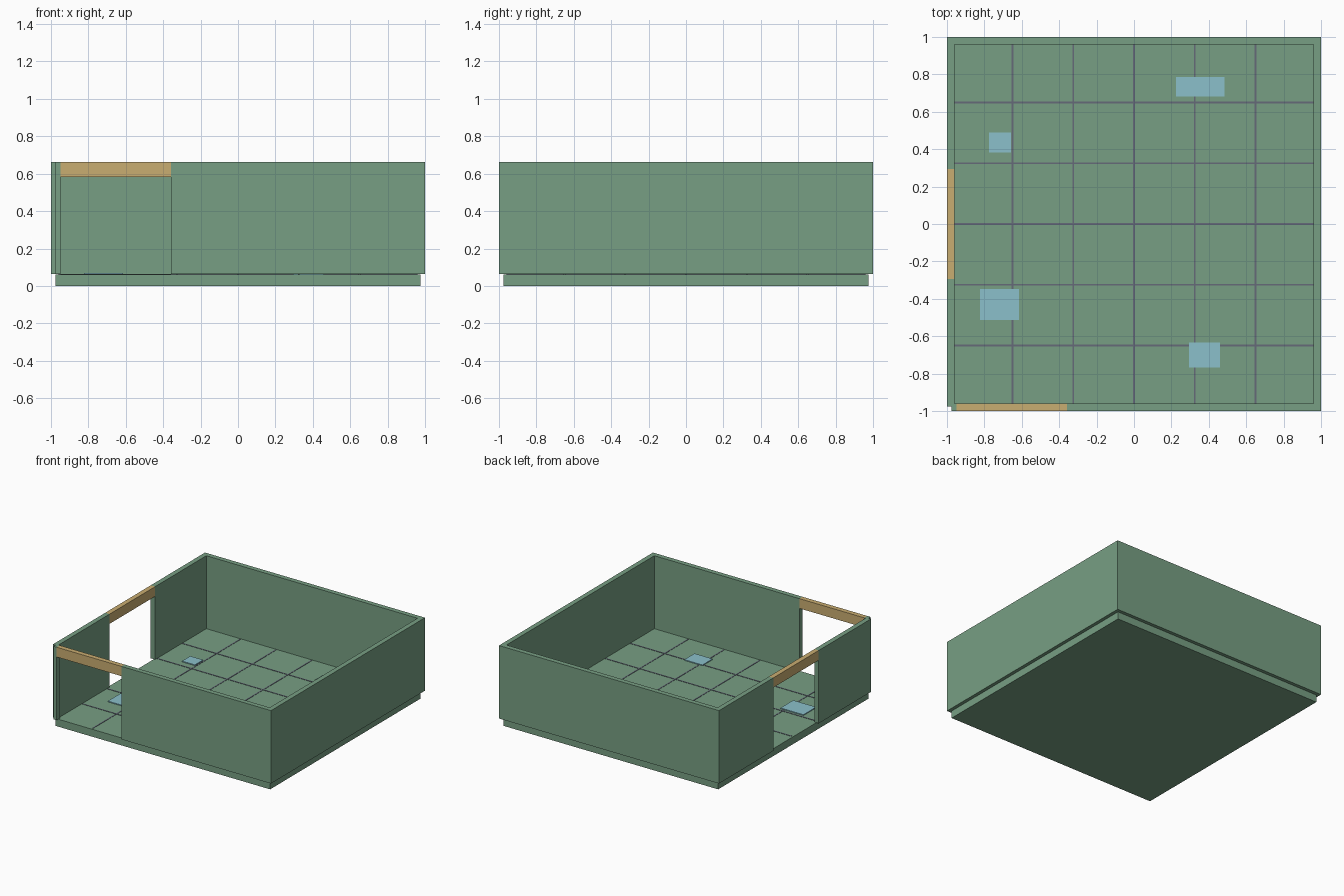
import bpy
import bmesh

if "Cube" in bpy.data.objects:
    bpy.data.objects.remove(bpy.data.objects["Cube"], do_unlink=True)


def material(name, rgb):
    """Flat material from an sRGB colour in 0-255."""
    linear = [((c / 255 + 0.055) / 1.055) ** 2.4 for c in rgb] + [1.0]
    mat = bpy.data.materials.new(name)
    mat.use_nodes = True
    mat.diffuse_color = linear
    mat.node_tree.nodes["Principled BSDF"].inputs["Base Color"].default_value = linear
    return mat


GREEN = material("sage_green", (119, 159, 131))
TAN = material("tan_wood", (201, 173, 113))
BLUE = material("pale_blue", (139, 192, 203))
GREY = material("joint_grey", (101, 106, 120))


def prism(name, outline, z0, z1, mat):
    """Extrude a flat outline from z0 up to z1."""
    bm = bmesh.new()
    face = bm.faces.new([bm.verts.new((x, y, z0)) for x, y in outline])
    top = bmesh.ops.extrude_face_region(bm, geom=[face])["geom"]
    verts = [v for v in top if isinstance(v, bmesh.types.BMVert)]
    bmesh.ops.translate(bm, verts=verts, vec=(0, 0, z1 - z0))
    bmesh.ops.recalc_face_normals(bm, faces=bm.faces)
    mesh = bpy.data.meshes.new(name)
    bm.to_mesh(mesh)
    bm.free()
    mesh.materials.append(mat)
    obj = bpy.data.objects.new(name, mesh)
    bpy.context.collection.objects.link(obj)
    return obj


def box(name, x0, x1, y0, y1, z0, z1, mat):
    return prism(name, [(x0, y0), (x1, y0), (x1, y1), (x0, y1)], z0, z1, mat)


SLAB = 0.975      # half width of the floor slab
INNER = 0.96      # inner face of the walls
FLOOR = 0.061     # top of the floor
BASE = 0.0635     # underside of the walls
TOP = 0.663       # top of the walls
HEAD = 0.583      # underside of the lintels
SIDE = 0.295      # half width of the side doorway
DOOR_A, DOOR_B = -0.948, -0.358   # front doorway

# Floor slab
box("floor_slab", -SLAB, SLAB, -SLAB, SLAB, 0, FLOOR, GREEN)

# Long wall running from the front doorway round to the side doorway
prism("main_walls", [
    (DOOR_B, -1), (1, -1), (1, 1), (-1, 1), (-1, SIDE), (-INNER, SIDE),
    (-INNER, INNER), (INNER, INNER), (INNER, -INNER), (DOOR_B, -INNER),
], BASE, TOP, GREEN)

# Corner wall between the doorways, with its notched outer corner
prism("corner_wall", [
    (-1, SIDE * -1), (-1, -SLAB), (-SLAB, -SLAB), (-SLAB, -1), (DOOR_A, -1),
    (DOOR_A, -INNER), (-INNER, -INNER), (-INNER, -SIDE),
], BASE, TOP, GREEN)

# Lintels over the two doorways
box("front_lintel", DOOR_A, DOOR_B, -1, -INNER, HEAD, TOP, TAN)
box("side_lintel", -1, -INNER, -SIDE, SIDE, HEAD, TOP, TAN)

# Joint lines between the floor tiles
for i in range(-2, 3):
    p = i * SLAB / 3
    box("floor_joint_long", p - 0.005, p + 0.005, -INNER, INNER,
        FLOOR - 0.002, FLOOR + 0.002, GREY)
    box("floor_joint_cross", -INNER, INNER, p - 0.005, p + 0.005,
        FLOOR - 0.002, FLOOR + 0.0025, GREY)

# Pale plates lying on the floor: centre x, centre y, width, depth
plates = [(0.355, 0.733, 0.26, 0.105), (-0.717, 0.435, 0.117, 0.107),
          (-0.72, -0.43, 0.208, 0.165), (0.377, -0.7, 0.165, 0.132)]
for x, y, w, d in plates:
    box("floor_plate", x - w / 2, x + w / 2, y - d / 2, y + d / 2,
        FLOOR, FLOOR + 0.007, BLUE)
